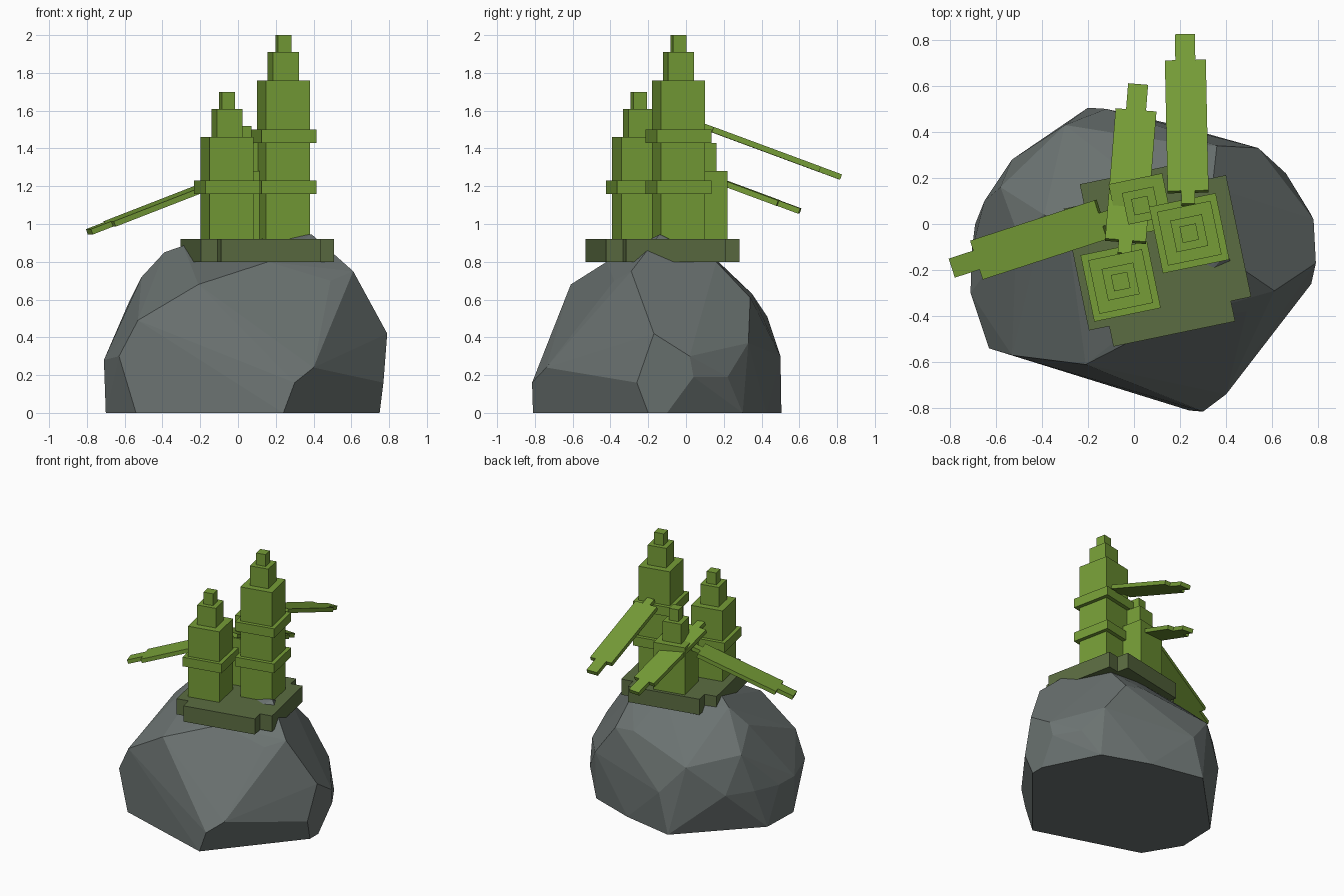
import bpy, bmesh, math
from mathutils import Matrix, Vector

if "Cube" in bpy.data.objects:
    bpy.data.objects.remove(bpy.data.objects["Cube"])


def material(name, color):
    m = bpy.data.materials.new(name)
    m.diffuse_color = (*color, 1)
    m.use_nodes = True
    m.node_tree.nodes["Principled BSDF"].inputs["Base Color"].default_value = m.diffuse_color
    return m


GREEN = material("leaf green", (0.18, 0.335, 0.038))
OLIVE = material("dark olive", (0.105, 0.152, 0.054))
GREY = material("stone grey", (0.148, 0.172, 0.167))
TURN = math.radians(11.7)  # shared turn of the base and towers


def finish(name, bm, mat):
    bmesh.ops.recalc_face_normals(bm, faces=bm.faces)
    mesh = bpy.data.meshes.new(name)
    bm.to_mesh(mesh)
    bm.free()
    mesh.materials.append(mat)
    ob = bpy.data.objects.new(name, mesh)
    bpy.context.collection.objects.link(ob)
    return ob


def add_box(bm, frame, lo, hi):
    """Box between two corners, given in a local frame."""
    lo, hi = Vector(lo), Vector(hi)
    m = frame @ Matrix.Translation((lo + hi) / 2) @ Matrix.Diagonal((*(hi - lo), 1))
    bmesh.ops.create_cube(bm, size=1, matrix=m)


def frame_at(x, y, z=0, turn=TURN):
    return Matrix.Translation((x, y, z)) @ Matrix.Rotation(turn, 4, 'Z')


# Boulder: convex hull of its corners
corners = [
    # footprint
    (-.54, -.565, 0), (.24, -.81, 0), (.75, -.20, 0), (.75, -.10, 0), (.55, .30, 0),
    (.20, .425, 0), (-.20, .505, 0), (-.69, 0, 0), (-.70, -.30, 0),
    # middle belt
    (-.63, -.54, .30), (-.71, -.30, .28), (-.705, -.12, .28), (-.65, .10, .30),
    (-.53, .28, .30), (-.12, .50, .30), (.30, -.815, .16), (.40, -.74, .24),
    (.77, -.26, .16), (.79, -.17, .42), (.78, .02, .30), (.77, .04, .19),
    (.66, .22, .19), (.54, .33, .37), (-.53, -.57, .49),
    # shoulders
    (-.30, .43, .51), (-.58, .16, .58), (-.51, -.03, .72), (-.21, -.61, .68),
    (.20, .35, .63), (.36, .34, .61), (.61, -.29, .75), (.49, -.38, .70),
    # crown
    (.16, -.42, .80), (.49, -.21, .86), (.39, -.14, .945), (.34, .16, .80),
    (.10, .12, .85), (-.39, .04, .85), (-.29, -.02, .885)]
bm = bmesh.new()
for c in corners:
    bm.verts.new(c)
hull = bmesh.ops.convex_hull(bm, input=bm.verts)
loose = [v for v in bm.verts if not v.link_faces]
bmesh.ops.delete(bm, geom=loose, context='VERTS')
bmesh.ops.dissolve_limit(bm, angle_limit=math.radians(3), verts=bm.verts, edges=bm.edges)
finish("boulder", bm, GREY)

# Cross-shaped base slab: outline from two crossing rectangles
a, b = .27, .36
outline = []
for k in range(4):
    q = Matrix.Rotation(k * math.pi / 2, 2)
    outline += [q @ Vector(p) for p in ((b, -a), (b, a), (a, a))]
bm = bmesh.new()
base = bm.faces.new([bm.verts.new((p.x, p.y, .80)) for p in outline])
ext = bmesh.ops.extrude_face_region(bm, geom=[base])
bmesh.ops.translate(bm, vec=(0, 0, .12), verts=[g for g in ext["geom"] if isinstance(g, bmesh.types.BMVert)])
bmesh.ops.transform(bm, matrix=frame_at(.102, -.125), verts=bm.verts)
finish("base_slab", bm, OLIVE)


# Stepped towers with collars
def tower(name, x, y, body_top, collars):
    bm = bmesh.new()
    f = frame_at(x, y)
    steps = [(.238, .92, body_top), (.14, body_top, body_top + .15),
             (.072, body_top + .15, body_top + .24)]
    steps += [(.295, z, z + .07) for z in collars]
    for w, z0, z1 in steps:
        add_box(bm, f, (-w / 2, -w / 2, z0), (w / 2, w / 2, z1))
    finish(name, bm, GREEN)


tower("tall_tower", .24, -.04, 1.76, (1.16, 1.43))
tower("middle_tower", -.058, -.25, 1.46, (1.16,))
tower("short_tower", .03, .08, 1.28, ())


# Drooping leaves: stem, wide blade and narrow tip along local x
def leaf(name, x, y, z, heading):
    bm = bmesh.new()
    f = frame_at(x, y, z, math.radians(heading)) @ Matrix.Rotation(math.radians(20.3), 4, 'Y')
    for x0, x1, w in ((-.06, 0, .06), (0, .605, .178), (.605, .725, .087)):
        add_box(bm, f, (x0, -w / 2, -.015), (x1, w / 2, .015))
    finish(name, bm, GREEN)


leaf("tall_leaf", .235, .14, 1.50, 91.2)
leaf("middle_leaf", -.037, -.075, 1.32, 85.4)
leaf("short_leaf", -.14, .02, 1.21, 198)
